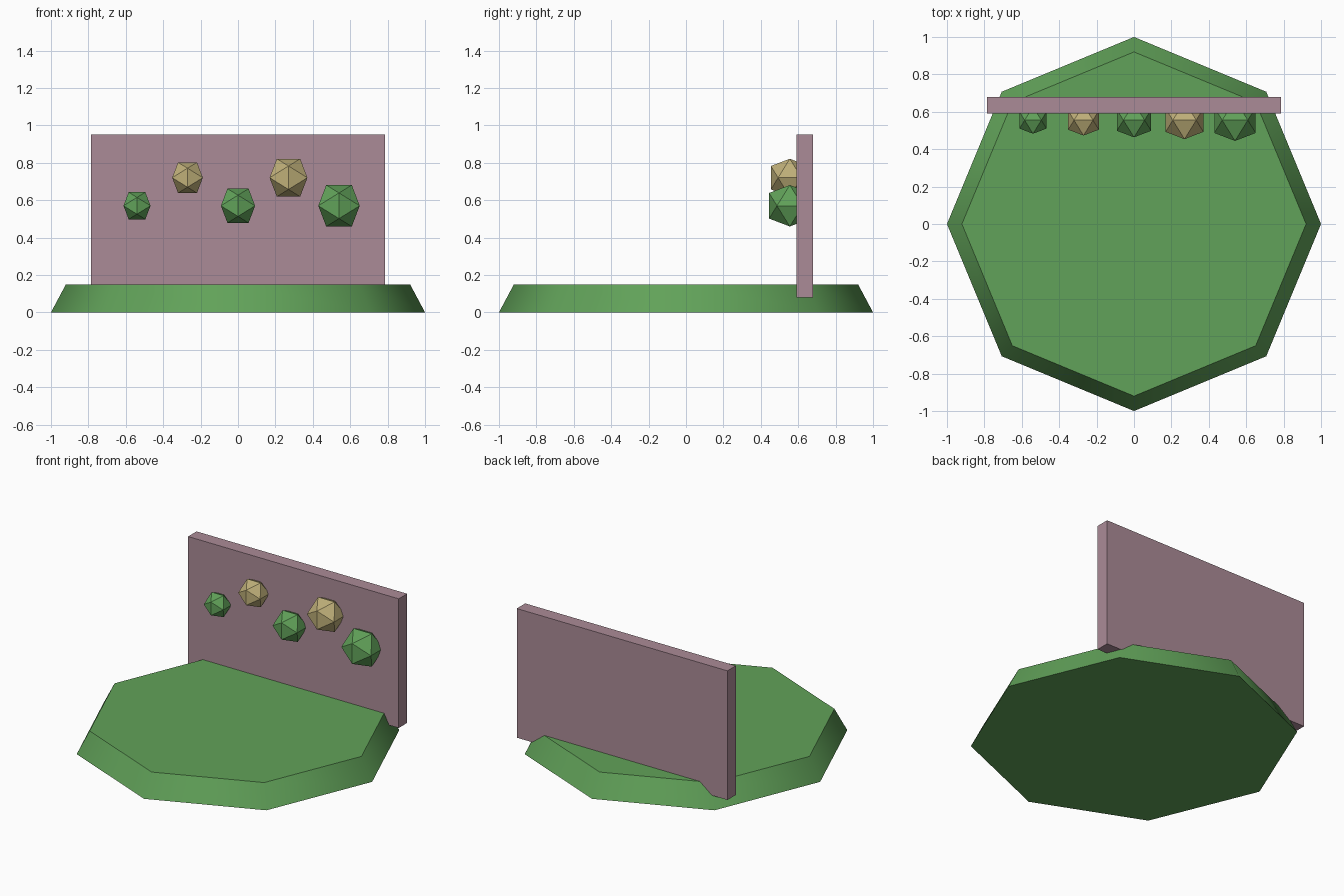
import bpy, bmesh, math
from mathutils import Vector

if "Cube" in bpy.data.objects:
    bpy.data.objects.remove(bpy.data.objects["Cube"])


def material(name, rgb):
    m = bpy.data.materials.new(name)
    m.diffuse_color = (*rgb, 1)
    m.use_nodes = True
    m.node_tree.nodes["Principled BSDF"].inputs["Base Color"].default_value = m.diffuse_color
    return m


GREEN = material("green", (0.12, 0.36, 0.10))
TAN = material("tan", (0.52, 0.43, 0.19))
MAUVE = material("mauve", (0.41, 0.26, 0.31))


def gem(name, centre, radius, mat):
    """Icosahedron whose edges lie square to the axes (golden rectangles)."""
    phi = (1 + math.sqrt(5)) / 2
    bm = bmesh.new()
    for a in (-1, 1):
        for b in (-phi, phi):
            for co in ((a, 0, b), (b, a, 0), (0, b, a)):
                bm.verts.new(Vector(co).normalized() * radius)
    bmesh.ops.convex_hull(bm, input=bm.verts[:])
    bmesh.ops.recalc_face_normals(bm, faces=bm.faces[:])
    mesh = bpy.data.meshes.new(name)
    bm.to_mesh(mesh)
    bm.free()
    mesh.materials.append(mat)
    obj = bpy.data.objects.new(name, mesh)
    obj.location = centre
    bpy.context.collection.objects.link(obj)


# Eight-sided tapered base, sides shaded smoothly around
bpy.ops.mesh.primitive_cone_add(vertices=8, radius1=1, radius2=0.92,
                                depth=0.15, location=(0, 0, 0.075))
base = bpy.context.object
base.name = "base"
base.data.materials.append(GREEN)
bpy.ops.object.shade_smooth_by_angle(angle=math.radians(45))

# Back panel, sunk slightly into the base
bpy.ops.mesh.primitive_cube_add(size=1, location=(0, 0.635, 0.515))
panel = bpy.context.object
panel.name = "back_panel"
panel.scale = (1.57, 0.09, 0.87)
bpy.ops.object.transform_apply(location=False, rotation=False, scale=True)
panel.data.materials.append(MAUVE)

# Zigzag row of faceted balls, growing left to right
for i in range(5):
    odd = i % 2
    gem(f"ball_{i + 1}", (-0.54 + 0.27 * i, 0.555, 0.72 if odd else 0.57),
        0.085 + 0.0113 * i, TAN if odd else GREEN)
